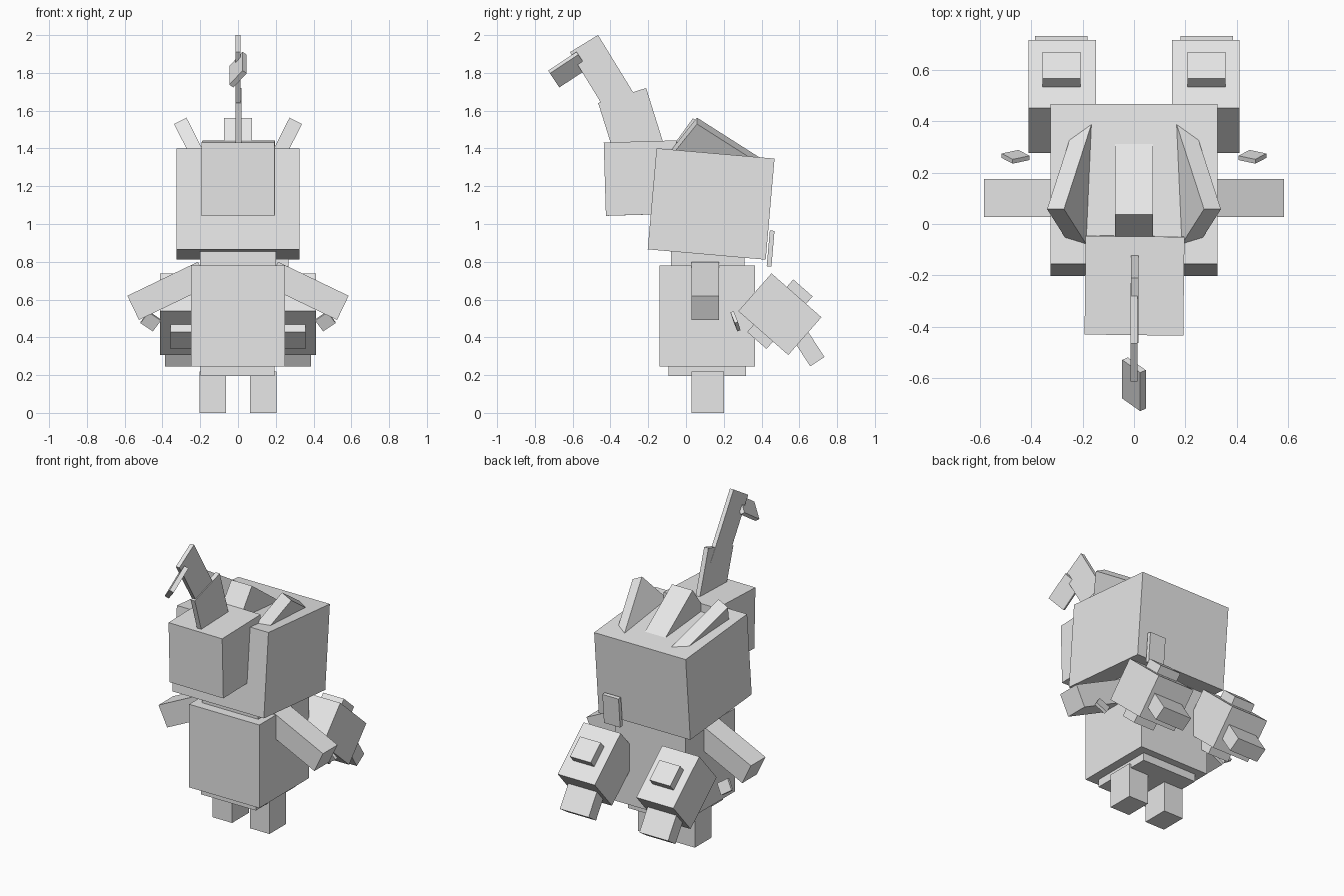
import bpy
from math import radians
from mathutils import Euler, Matrix, Vector

cube = bpy.data.objects.get("Cube")
if cube:
    bpy.data.objects.remove(cube, do_unlink=True)

grey = bpy.data.materials.new("plain_grey")
grey.use_nodes = True
GREY = (0.8, 0.8, 0.8, 1)
grey.diffuse_color = GREY
grey.node_tree.nodes["Principled BSDF"].inputs["Base Color"].default_value = GREY


def box(name, centre, size, turn=None):
    """Flat box with a size, placed by its centre and turned by a matrix."""
    bpy.ops.mesh.primitive_cube_add(size=1)
    ob = bpy.context.object
    ob.name = name
    turn = (turn or Matrix.Identity(3)).to_4x4()
    ob.matrix_world = Matrix.Translation(centre) @ turn @ Matrix.Diagonal((*size, 1))
    ob.data.materials.append(grey)
    return ob


def rot(x=0, y=0, z=0):
    return Euler([radians(a) for a in (x, y, z)]).to_matrix()


def hung_box(name, apex, corner, size, turn):
    """Box placed by one of its corners, given as signs along its own axes."""
    offset = Vector(c * s / 2 for c, s in zip(corner, size))
    return box(name, Vector(apex) - turn @ offset, size, turn)


# Torso
box("torso", (0, 0.112, 0.512), (0.5, 0.505, 0.535))
box("pelvis", (-0.003, 0.112, 0.23), (0.39, 0.41, 0.07))
box("neck", (0, 0.115, 0.81), (0.4, 0.39, 0.11))

# Head, tilted back
box("head", (0, 0.133, 1.106), (0.652, 0.627, 0.537), rot(x=-5))
box("muzzle", (0.002, -0.235, 1.243), (0.385, 0.385, 0.388), rot(x=1.7, z=-0.7))
box("back_tag", (0.21, 0.448, 0.87), (0.115, 0.025, 0.19), rot(x=-5))

# Crest on the muzzle
low = rot(x=17.4)
box("crest_base", Vector((0.003, -0.338, 1.68)) - low @ Vector((0, 0, 0.18)),
    (0.03, 0.266, 0.36), low)
up = rot(x=31.5)
box("crest_stem", Vector((0, -0.54, 1.955)) - up @ Vector((0, 0, 0.225)),
    (0.026, 0.174, 0.45), up)

# Crest tip: thin plate leaning across the stem
along = Vector((0, -0.152, -0.1)).normalized()
across = Vector((0.07, -0.05, 0.075)).normalized()
flat = along.cross(across)
box("crest_tip", (0, -0.625, 1.817), (0.18, 0.114, 0.028),
    Matrix((along, across, flat)).transposed())

# Middle spike on the head
hung_box("middle_spike", (0, 0.037, 1.56), (0, -1, 1), (0.147, 0.42, 0.25), rot(x=-36))

# Paired parts
for side, s in (("left", 1), ("right", -1)):
    lean = rot(y=27 * s) @ rot(x=-35.5)
    hung_box(f"{side}_spike", (0.273 * s, 0.058, 1.563), (-s, -1, 1),
             (0.074, 0.45, 0.26), lean)
    box(f"{side}_leg", (0.133 * s, 0.115, 0.11), (0.14, 0.17, 0.22))
    box(f"{side}_arm", (0.368 * s, 0.102, 0.646), (0.415, 0.148, 0.142), rot(y=25.7 * s))
    box(f"{side}_side_tab", (0.462 * s, 0.262, 0.485), (0.08, 0.018, 0.075),
        rot(y=-34 * s) @ rot(x=18, z=-10 * s))

    # Tank with a raised pad on both broad faces and a nozzle
    turn = rot(x=-41.3)
    middle = Vector((0.28 * s, 0.497, 0.5225))
    box(f"{side}_tank", middle, (0.264, 0.352, 0.266), turn)
    for name, d in (("upper", 1), ("lower", -1)):
        box(f"{side}_tank_{name}_pad", middle + turn @ Vector((0.003 * s, 0, 0.14 * d)),
            (0.148, 0.136, 0.09), turn)
    box(f"{side}_nozzle", (0.283 * s, 0.63, 0.372), (0.205, 0.09, 0.24), rot(x=33))
